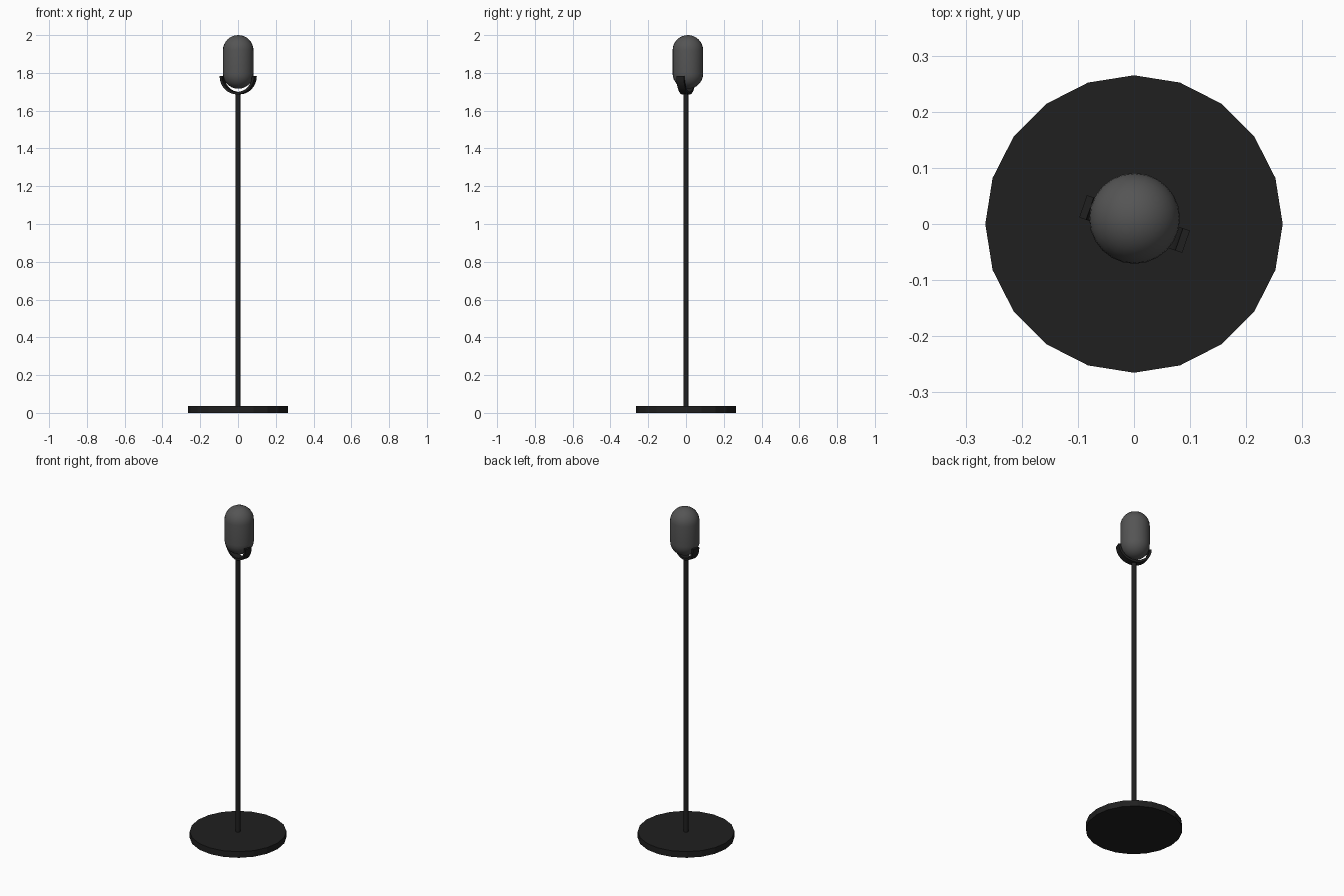
import bpy, bmesh
from math import sin, cos, pi, radians
from mathutils import Vector

if "Cube" in bpy.data.objects:
    bpy.data.objects.remove(bpy.data.objects["Cube"])


def material(name, value):
    m = bpy.data.materials.new(name)
    m.diffuse_color = (value, value, value, 1)
    m.use_nodes = True
    m.node_tree.nodes["Principled BSDF"].inputs["Base Color"].default_value = m.diffuse_color
    return m


black = material("black_metal", 0.014)
grey = material("grey_mesh", 0.09)


def finish(bm, name, mat, loc=(0, 0, 0), rot=0, smooth=None):
    bmesh.ops.remove_doubles(bm, verts=bm.verts, dist=1e-5)
    bmesh.ops.recalc_face_normals(bm, faces=bm.faces)
    me = bpy.data.meshes.new(name)
    bm.to_mesh(me)
    bm.free()
    ob = bpy.data.objects.new(name, me)
    bpy.context.collection.objects.link(ob)
    ob.location = loc
    ob.rotation_euler.z = rot
    me.materials.append(mat)
    if smooth:
        bpy.ops.object.select_all(action='DESELECT')
        ob.select_set(True)
        bpy.context.view_layer.objects.active = ob
        bpy.ops.object.shade_smooth_by_angle(angle=radians(smooth))
    return ob


def lathe(name, profile, sides, mat, loc=(0, 0, 0), smooth=None):
    bm = bmesh.new()
    vs = [bm.verts.new((r, 0, z)) for r, z in profile]
    es = [bm.edges.new(p) for p in zip(vs, vs[1:])]
    bmesh.ops.spin(bm, geom=vs + es, cent=(0, 0, 0), axis=(0, 0, 1),
                   angle=2 * pi, steps=sides)
    return finish(bm, name, mat, loc, 0, smooth)


# Flat 20-sided foot and the thin pole
lathe("base", [(0, 0), (0.265, 0), (0.265, 0.037), (0, 0.037)], 20, black)
lathe("pole", [(0, 0.03), (0.0135, 0.03), (0.0135, 1.69), (0, 1.69)], 12, black, smooth=40)

# Capsule-shaped microphone head
R, low, high, n = 0.081, 1.797, 1.919, 8
arc = [i * pi / 2 / n for i in range(n + 1)]
profile = [(R * sin(a), low - R * cos(a)) for a in arc]
profile += [(R * cos(a), high + R * sin(a)) for a in arc]
lathe("microphone_head", profile, 24, grey, loc=(0.001, 0.01, 0), smooth=40)

# U-shaped yoke: half ring of flat strip, turned slightly about the pole
bm = bmesh.new()
outer, inner, half = 0.097, 0.084, 0.021
rings, steps = [], 16
for i in range(steps + 1):
    a = pi + pi * i / steps
    rings.append([bm.verts.new((r * cos(a), y, r * sin(a)))
                  for r, y in ((outer, -half), (outer, half), (inner, half), (inner, -half))])
for a, b in zip(rings, rings[1:]):
    for k in range(4):
        j = (k + 1) % 4
        bm.faces.new((a[k], a[j], b[j], b[k]))
bm.faces.new(rings[0])
bm.faces.new(rings[-1])
finish(bm, "yoke", black, (0.001, 0, 1.783), radians(-19), smooth=30)
